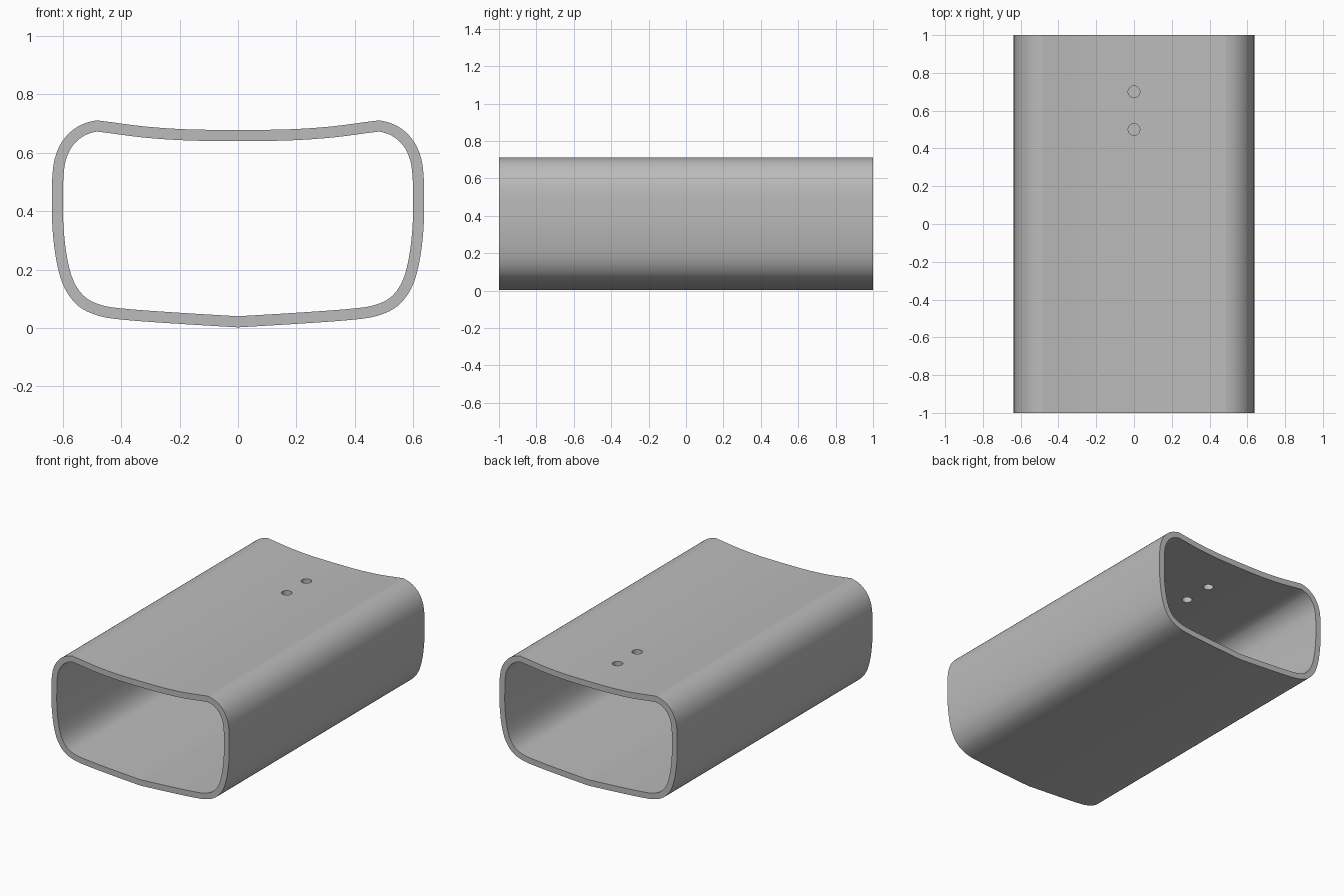
import bpy
import bmesh
from mathutils import Vector

WALL, HALF_LENGTH = 0.038, 1.0

cube = bpy.data.objects.get("Cube")
if cube:
    bpy.data.objects.remove(cube, do_unlink=True)

grey = bpy.data.materials.new("plain grey")
grey.use_nodes = True
colour = (0.5, 0.5, 0.5, 1)
grey.diffuse_color = colour
grey.node_tree.nodes["Principled BSDF"].inputs["Base Color"].default_value = colour


def smooth_path(points, steps):
    """Curve passing through every point."""
    pts = [Vector(p) for p in points]
    pts = [2 * pts[0] - pts[1]] + pts + [2 * pts[-1] - pts[-2]]
    path = []
    for a, b, c, d in zip(pts, pts[1:], pts[2:], pts[3:]):
        for i in range(steps):
            t = i / steps
            path.append(0.5 * (2 * b + (c - a) * t + (2 * a - 5 * b + 4 * c - d) * t**2
                               + (3 * b - a - 3 * c + d) * t**3))
    return path + [pts[-2]]


def inset(loop, distance):
    """Counter-clockwise loop moved inwards by the wall thickness."""
    result = []
    for i, p in enumerate(loop):
        before = (p - loop[i - 1]).normalized()
        after = (loop[(i + 1) % len(loop)] - p).normalized()
        along = (before + after).normalized()
        result.append(p + Vector((-along.y, along.x)) * distance)
    return result


# Outer half section, from bottom centre round to top centre
half = smooth_path([
    (0, 0.002), (0.2, 0.014), (0.38, 0.027), (0.475, 0.041), (0.545, 0.074),
    (0.593, 0.135), (0.62, 0.22), (0.635, 0.335), (0.637, 0.44), (0.635, 0.53),
    (0.623, 0.595), (0.594, 0.65), (0.548, 0.69), (0.495, 0.709), (0.46, 0.708),
    (0.32, 0.69), (0.17, 0.68), (0, 0.678)], 4)
outer = half + [Vector((-p.x, p.y)) for p in reversed(half[1:-1])]
inner = inset(outer, WALL)

# Open-ended sleeve
bm = bmesh.new()
rings = [[bm.verts.new((p.x, y, p.y)) for p in loop]
         for loop, y in ((outer, -HALF_LENGTH), (outer, HALF_LENGTH),
                         (inner, HALF_LENGTH), (inner, -HALF_LENGTH))]
for k, ring in enumerate(rings):
    following = rings[(k + 1) % len(rings)]
    for i in range(len(ring)):
        j = (i + 1) % len(ring)
        bm.faces.new((ring[i], ring[j], following[j], following[i]))
bmesh.ops.recalc_face_normals(bm, faces=bm.faces[:])
mesh = bpy.data.meshes.new("sleeve")
bm.to_mesh(mesh)
bm.free()
mesh.materials.append(grey)
sleeve = bpy.data.objects.new("sleeve", mesh)
bpy.context.collection.objects.link(sleeve)

# Two round holes through the top wall
for y in (0.5, 0.7):
    bpy.ops.mesh.primitive_cylinder_add(vertices=32, radius=0.031, depth=0.3,
                                        location=(0, y, 0.66))
    cutter = bpy.context.object
    cutter.name = "hole_cutter"
    cutter.hide_render = True
    cutter.data.materials.append(grey)
    cut = sleeve.modifiers.new("hole", "BOOLEAN")
    cut.operation, cut.solver, cut.object = "DIFFERENCE", "EXACT", cutter
    bpy.ops.object.select_all(action="DESELECT")
    bpy.context.view_layer.objects.active = sleeve
    sleeve.select_set(True)
    bpy.ops.object.modifier_apply(modifier=cut.name)
    bpy.data.objects.remove(cutter, do_unlink=True)

bpy.ops.object.shade_smooth_by_angle(angle=0.5)
